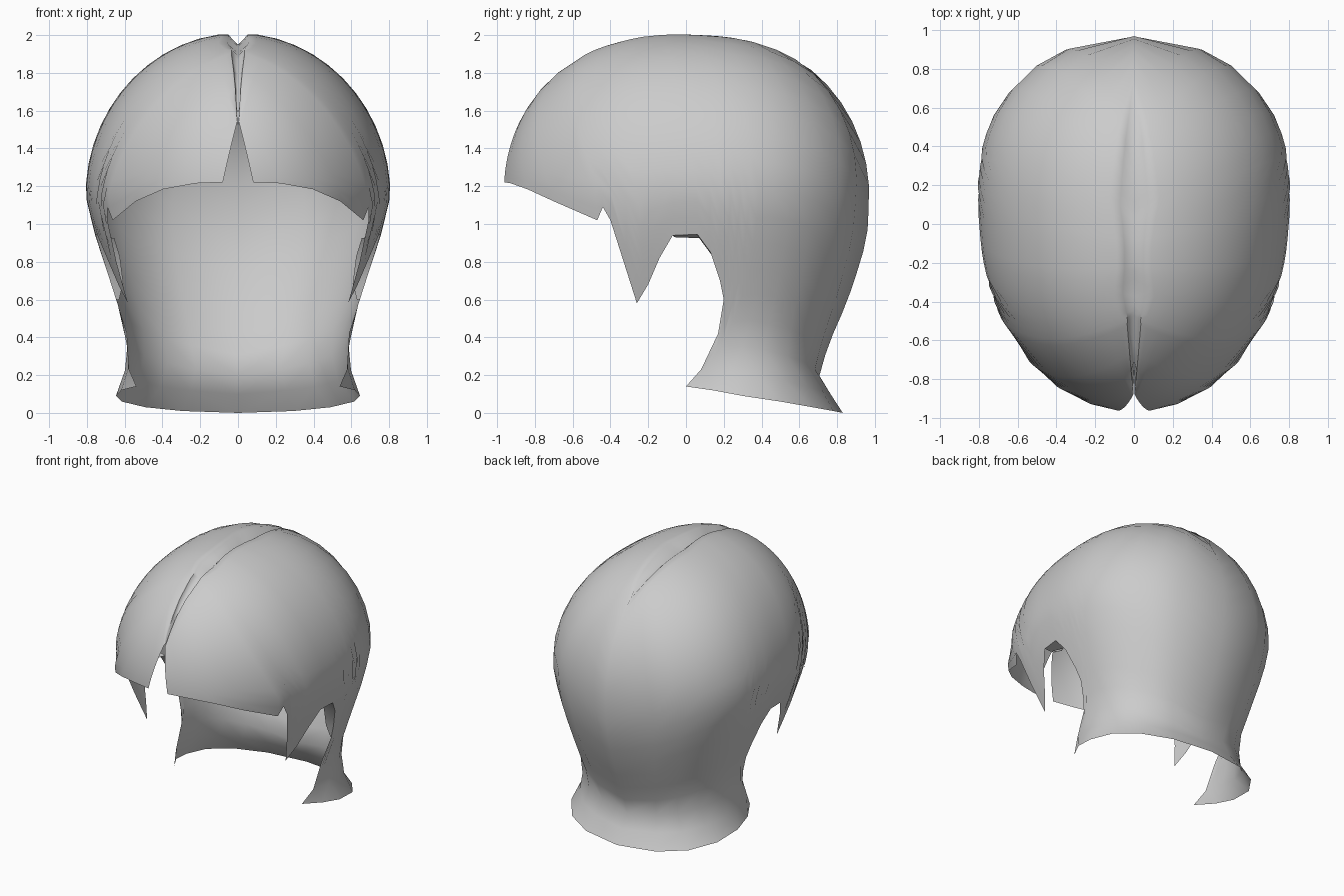
import bpy, bmesh
from math import sin, cos, pi, radians
from mathutils import Vector

if "Cube" in bpy.data.objects:
    bpy.data.objects.remove(bpy.data.objects["Cube"])

EQ = 1.15    # height of the widest level
ROWS = 18
# lower cross-sections: z, centre y, half width, front depth, back depth
SECTIONS = [(1.15, 0, .80, .97, .97), (.94, 0, .75, .95, .96), (.82, .02, .71, .93, .91),
            (.58, .08, .635, .9, .77), (.4, .15, .58, .7, .62), (.2, .22, .6, .45, .48),
            (0, .25, .68, .38, .58)]
# lower edge of one half, front to back: hem y, hem z, y at the widest level
HEM = [(-.965, 1.22, -.965), (-.93, 1.215, -.93), (-.84, 1.185, -.84), (-.7, 1.12, -.7),
       (-.47, 1.02, -.48), (-.44, 1.09, -.44), (-.40, 1.02, -.39), (-.33, .8, -.32),
       (-.26, .58, -.25), (-.2, .68, -.19), (-.14, .82, -.13), (-.07, .94, -.07),
       (.06, .945, .06), (.13, .85, .13), (.18, .7, .19), (.2, .6, .24), (.17, .42, .29),
       (.08, .23, .34), (0, .14, .39), (.14, .12, .46), (.3, .09, .56), (.5, .06, .68),
       (.67, .03, .81), (.78, .01, .9), (2, 0, 2)]


def section(z):
    z = max(0, min(EQ, z))
    for a, b in zip(SECTIONS, SECTIONS[1:]):
        if z >= b[0]:
            t = (a[0] - z) / (a[0] - b[0])
            return [p + (q - p) * t for p, q in zip(a, b)][1:]


def project(d, w, bf, bb, c=.86):
    """Push direction d out to the rounded head envelope."""
    lo, hi = 0, 2
    for _ in range(26):
        t = (lo + hi) / 2
        x, y, z = d * t
        f = (x / (w * (1 + .1 * y))) ** 2 + abs(y / (bf if y < 0 else bb)) ** 2.4 + (z / c) ** 2
        lo, hi = (t, hi) if f < 1 else (lo, t)
    return d * lo


def ring(phi, z):
    yc, w, bf, bb = section(z)
    p = project(Vector((sin(phi), -cos(phi), 0)), w, bf, bb)
    return Vector((p.x, p.y + yc, z))


def phi_at(y, z):
    if y > 1:
        return pi
    lo, hi = 0, pi
    for _ in range(24):
        m = (lo + hi) / 2
        lo, hi = (m, hi) if ring(m, z).y < y else (lo, m)
    return lo


def resample(pts, n):
    run = [0]
    for a, b in zip(pts, pts[1:]):
        run.append(run[-1] + (b - a).length)
    out, i = [], 0
    for k in range(n):
        s = run[-1] * k / (n - 1)
        while i < len(pts) - 2 and run[i + 1] < s:
            i += 1
        out.append(pts[i].lerp(pts[i + 1], min(1, (s - run[i]) / (run[i + 1] - run[i]))))
    return out


def strand(y, z, ye):
    """One column from the centre parting down to the hem."""
    pe, ph = phi_at(ye, EQ), phi_at(y, z)
    th = radians(22 + 113 * pe / pi)
    d0 = Vector((0, -cos(th), sin(th)))
    d1 = Vector((sin(pe) * .95, -cos(pe) * .95, max(0, z - EQ))).normalized()
    pts = []
    for i in range(31):
        p = project(d0.slerp(d1, i / 30), *section(EQ)[1:])
        pts.append(p + Vector((0, 0, EQ)))
    if z < EQ:
        for i in range(1, 25):
            t = i / 24
            pts.append(ring(pe + (ph - pe) * t ** 3, EQ + (z - EQ) * t))
    out = resample(pts, ROWS)
    # sunken parting, deepest at the forehead and fading out at the back
    sink = (.11 if pe < .3 else .06) * min(1, (pi - pe) / .5)
    out[0] -= d0 * sink
    extra = pts[0].lerp(pts[1], .5) if pe > 3 else None
    ridge = out[0].lerp(out[1], .55) + d0 * sink * .4
    return [out[0], ridge] + out[1:]


# hair shell: half grid of columns, mirrored
bm = bmesh.new()
cols = [[bm.verts.new(p) for p in strand(*h)] for h in HEM]
for a, b in zip(cols, cols[1:]):
    for i in range(len(a) - 1):
        bm.faces.new((a[i], a[i + 1], b[i + 1], b[i]))

# small inward fold around the ear opening
edge = [c[-1] for c in cols[11:16]]
fold = [bm.verts.new(v.co + Vector((-.1 * k, .01, -.02 * k)))
        for v, k in zip(edge, (.5, 1, 1, .7, .15))]
for i in range(len(edge) - 1):
    bm.faces.new((edge[i], fold[i], fold[i + 1], edge[i + 1]))

for v in bm.verts:
    if abs(v.co.x) < .002:
        v.co.x = 0
bmesh.ops.recalc_face_normals(bm, faces=bm.faces)
if sum(f.normal.dot(f.calc_center_median() - Vector((0, 0, 1))) for f in bm.faces) < 0:
    bmesh.ops.reverse_faces(bm, faces=bm.faces)
me = bpy.data.meshes.new("hair_shell")
bm.to_mesh(me)
bm.free()
hair = bpy.data.objects.new("hair_shell", me)
bpy.context.collection.objects.link(hair)
mod = hair.modifiers.new("mirror", 'MIRROR')
mod.use_clip = True
mod.merge_threshold = .002
bpy.context.view_layer.objects.active = hair
hair.select_set(True)
bpy.ops.object.shade_smooth_by_angle(angle=radians(50))
